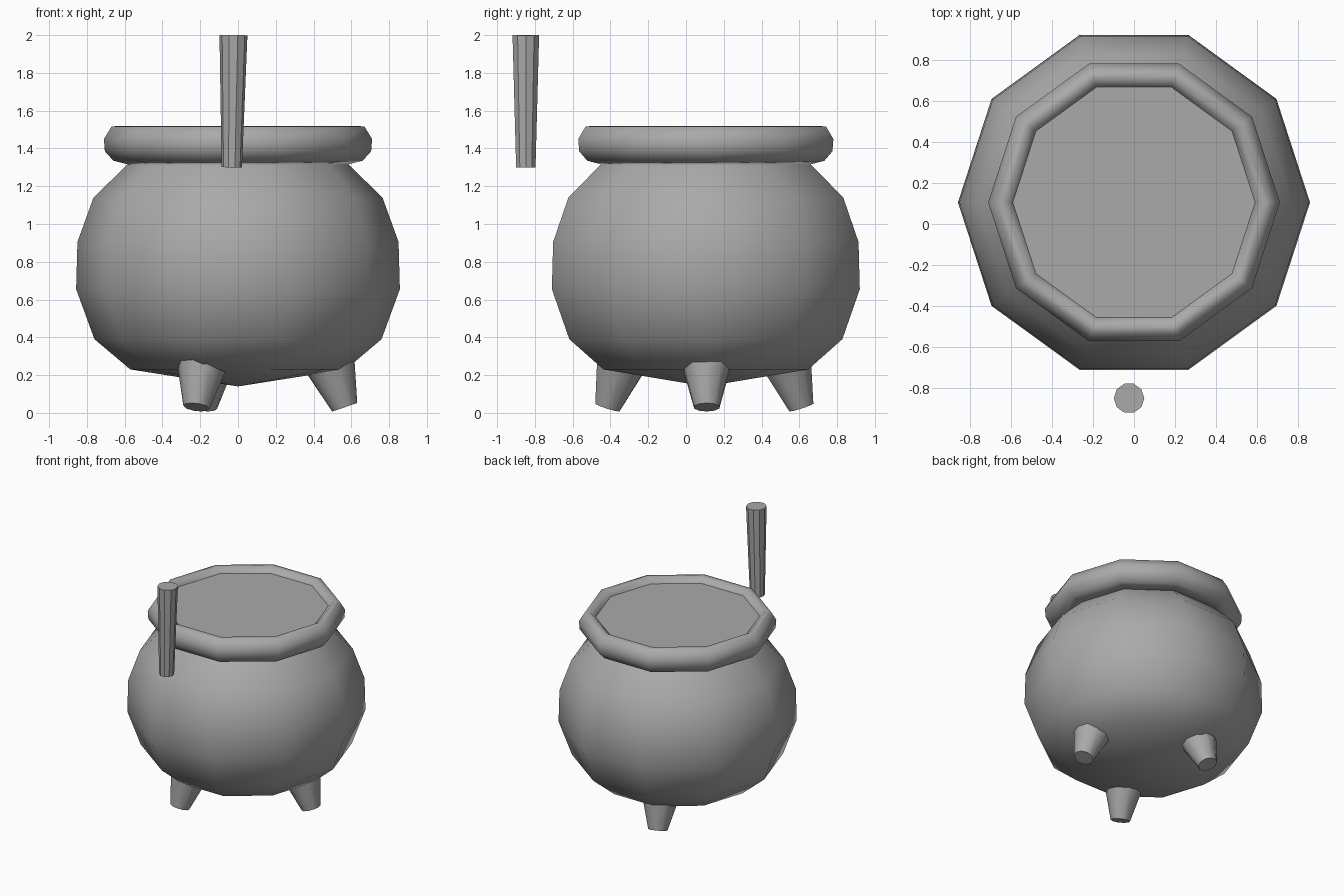
import bpy, bmesh, math
from mathutils import Vector

if "Cube" in bpy.data.objects:
    bpy.data.objects.remove(bpy.data.objects["Cube"], do_unlink=True)

grey = bpy.data.materials.new("iron_grey")
grey.use_nodes = True
COLOUR = (0.4, 0.4, 0.4, 1)
grey.diffuse_color = COLOUR
grey.node_tree.nodes["Principled BSDF"].inputs["Base Color"].default_value = COLOUR

CENTRE = Vector((0, 0.105, 0))
SIDES = 10


def finish(name, bm, smooth):
    bmesh.ops.recalc_face_normals(bm, faces=bm.faces)
    for f in bm.faces:
        f.smooth = smooth
    mesh = bpy.data.meshes.new(name)
    bm.to_mesh(mesh)
    bm.free()
    mesh.materials.append(grey)
    obj = bpy.data.objects.new(name, mesh)
    bpy.context.collection.objects.link(obj)
    return obj


def lathe(name, profile, closed=False):
    """Turn a radius/height profile around the pot's axis."""
    bm = bmesh.new()
    rings = []
    for r, z in profile:
        if r == 0:
            rings.append([bm.verts.new((0, 0, z))] * SIDES)
            continue
        angles = [math.tau * i / SIDES for i in range(SIDES)]
        rings.append([bm.verts.new((r * math.cos(a), r * math.sin(a), z)) for a in angles])
    pairs = list(zip(rings, rings[1:]))
    if closed:
        pairs.append((rings[-1], rings[0]))
    for low, high in pairs:
        for i in range(SIDES):
            j = (i + 1) % SIDES
            corners = list(dict.fromkeys((low[i], low[j], high[j], high[i])))
            bm.faces.new(corners)
    obj = finish(name, bm, True)
    obj.location = CENTRE
    return obj


def taper(name, start, end, r_start, r_end, smooth):
    """Capped cone running from start to end."""
    start, end = Vector(start), Vector(end)
    axis = end - start
    bm = bmesh.new()
    bmesh.ops.create_cone(bm, cap_ends=True, segments=SIDES, radius1=r_start,
                          radius2=r_end, depth=axis.length)
    turn = axis.to_track_quat('Z', 'Y').to_matrix().to_4x4()
    bmesh.ops.transform(bm, matrix=turn, verts=bm.verts)
    bmesh.ops.translate(bm, vec=(start + end) / 2, verts=bm.verts)
    obj = finish(name, bm, smooth)
    if smooth:
        # keep the cap edges crisp
        for e in obj.data.edges:
            e.use_edge_sharp = False
        for p in obj.data.polygons:
            p.use_smooth = len(p.vertices) == 4
    return obj


# round belly
lathe("pot_body", [(0, 0.14), (0.57, 0.23), (0.76, 0.39), (0.857, 0.655),
                   (0.85, 0.905), (0.765, 1.14), (0.58, 1.32)])

# thick rolled rim
lathe("rim", [(0.58, 1.315), (0.66, 1.335), (0.705, 1.385), (0.71, 1.45),
              (0.67, 1.515), (0.63, 1.52), (0.59, 1.48), (0.57, 1.4)], closed=True)

# flat surface of the contents
bm = bmesh.new()
bmesh.ops.create_circle(bm, cap_ends=True, segments=SIDES, radius=0.592)
# turn so that a corner points along x, as on the pot
first = bm.verts[:][0].co
bmesh.ops.rotate(bm, verts=bm.verts, matrix=Vector((1, 0, 0)).rotation_difference(first).inverted().to_matrix())
for v in bm.verts:
    v.co.z = 1.48
contents = finish("contents", bm, False)
contents.location = CENTRE
if contents.data.polygons[0].normal.z < 0:
    contents.data.flip_normals()

# three splayed legs
for name, x, y in (("left_leg", 0.565, 0.11), ("front_leg", -0.22, -0.415),
                   ("back_leg", -0.18, 0.61)):
    foot = Vector((x, y, 0.03))
    inward = (CENTRE - Vector((x, y, 0))).normalized()
    taper(name, foot, foot + inward * 0.075 + Vector((0, 0, 0.22)), 0.07, 0.133, True)

# separate handle hanging in front of the rim
taper("ladle_handle", (-0.033, -0.848, 1.3), (-0.024, -0.848, 2.0), 0.054, 0.074, False)
